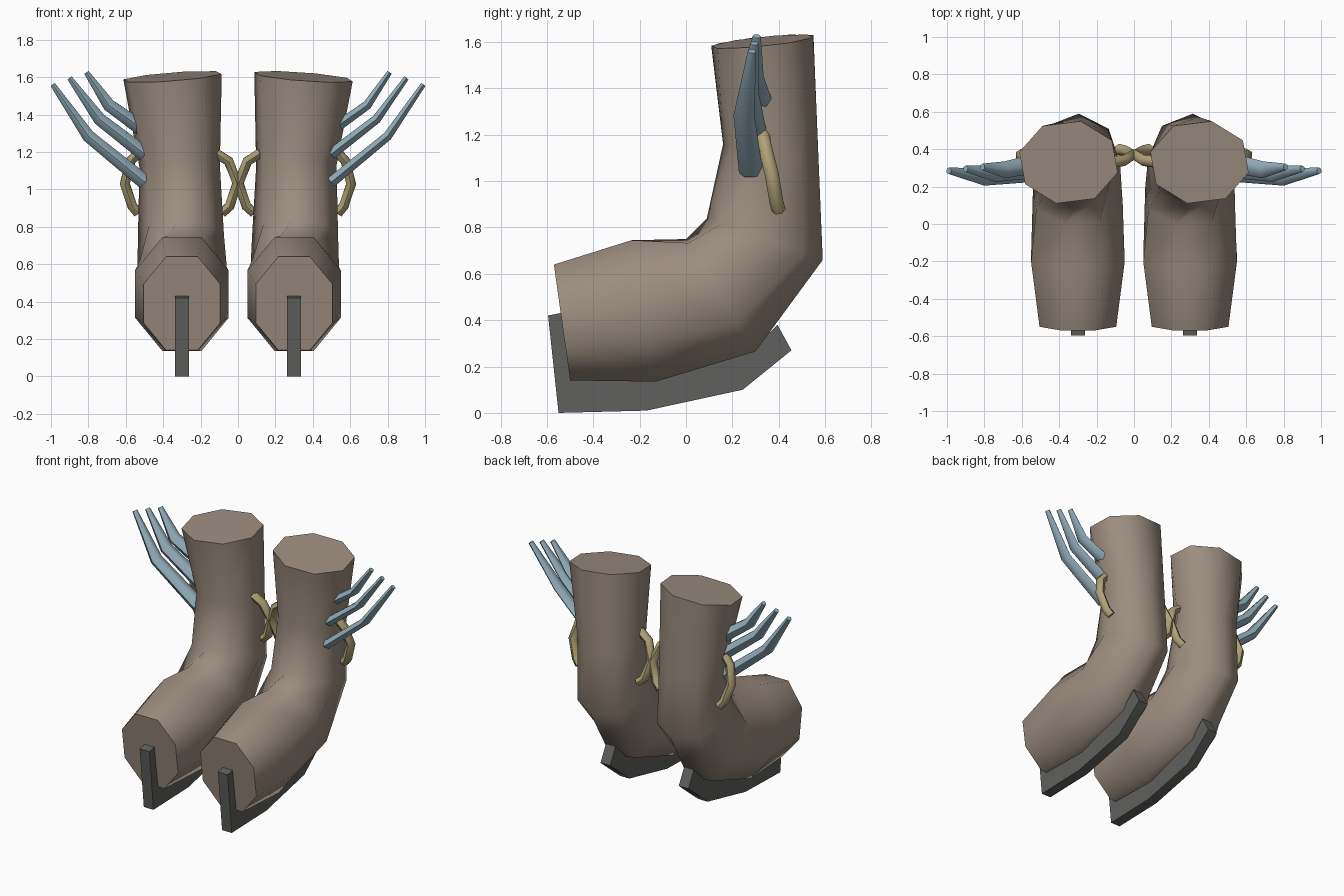
import bpy, bmesh, math
from mathutils import Vector

if "Cube" in bpy.data.objects:
    bpy.data.objects.remove(bpy.data.objects["Cube"])


def material(name, rgb):
    m = bpy.data.materials.new(name)
    m.diffuse_color = (*rgb, 1)
    m.use_nodes = True
    m.node_tree.nodes["Principled BSDF"].inputs["Base Color"].default_value = m.diffuse_color
    return m


LEATHER = material("taupe leather", (0.33, 0.265, 0.215))
FEATHER = material("pale blue feather", (0.29, 0.42, 0.49))
CORD = material("straw cord", (0.43, 0.36, 0.18))
STEEL = material("dark steel", (0.115, 0.115, 0.11))


def loft(name, rings, mat, angle=60):
    """Skin a series of equal-sized rings and cap both ends."""
    bm = bmesh.new()
    loops = [[bm.verts.new(p) for p in ring] for ring in rings]
    for a, b in zip(loops, loops[1:]):
        for i in range(len(a)):
            j = (i + 1) % len(a)
            bm.faces.new((a[i], a[j], b[j], b[i]))
    bm.faces.new(loops[0])
    bm.faces.new(loops[-1])
    bmesh.ops.recalc_face_normals(bm, faces=bm.faces)
    mesh = bpy.data.meshes.new(name)
    bm.to_mesh(mesh)
    bm.free()
    mesh.materials.append(mat)
    ob = bpy.data.objects.new(name, mesh)
    bpy.context.collection.objects.link(ob)
    bpy.ops.object.select_all(action='DESELECT')
    ob.select_set(True)
    bpy.context.view_layer.objects.active = ob
    bpy.ops.object.shade_smooth_by_angle(angle=math.radians(angle))
    return ob


def tube(name, points, sizes, mat, sides=6):
    """Tube along points; sizes are (half width in y, half thickness in xz)."""
    pts = [Vector(p) for p in points]
    rings = []
    for i, p in enumerate(pts):
        d = (pts[min(i + 1, len(pts) - 1)] - pts[max(i - 1, 0)]).normalized()
        across = (Vector((0, 1, 0)) - d * d.y).normalized()
        up = d.cross(across)
        w, t = sizes[i]
        rings.append([p + across * w * math.cos(a) + up * t * math.sin(a)
                      for a in (math.tau * k / sides for k in range(sides))])
    return loft(name, rings, mat)


# boot sections: front/top (y, z), back/bottom (y, z), half width, outward shift, twist
SECTIONS = [
    ((-0.57, 0.64), (-0.50, 0.14), 0.205, 0.0, 0),
    ((-0.235, 0.745), (-0.13, 0.135), 0.25, 0.0, 0),
    ((0.0, 0.75), (0.30, 0.265), 0.24, 0.0, 5),
    ((0.09, 0.84), (0.59, 0.66), 0.23, 0.005, 20),
    ((0.16, 1.16), (0.572, 1.09), 0.215, 0.012, 14),
    ((0.11, 1.58), (0.55, 1.625), 0.263, 0.05, 8.5),
]


def boot(name, side):
    rings = []
    for (y0, z0), (y1, z1), w, shift, twist in SECTIONS:
        angs = [math.radians(22.5 + 45 * k + twist) for k in range(8)]
        cm = max(abs(math.cos(a)) for a in angs)
        sm = max(abs(math.sin(a)) for a in angs)
        # the shaft top tips slightly outward
        tilt = -0.02 * side if shift > 0.03 else 0
        ring = []
        for a in angs:
            c, u = math.cos(a) / cm, math.sin(a) / sm
            f = (u + 1) / 2
            ring.append((side * (0.3 + shift) + c * w, y0 + (y1 - y0) * f,
                         z0 + (z1 - z0) * f + tilt * c))
        rings.append(ring)
    loft(name, rings, LEATHER)


# blade profile: outer and inner (y, z) pairs from toe post to heel
BLADE = [((-0.595, 0.42), (-0.53, 0.433)), ((-0.55, 0.0), (-0.49, 0.15)),
         ((-0.17, 0.01), (-0.13, 0.145)), ((0.245, 0.10), (0.29, 0.28)),
         ((0.455, 0.27), (0.395, 0.38))]

# feather base, bend, tip
FEATHERS = {
    "upper": [(0.52, 0.325, 1.33), (0.69, 0.29, 1.45), (0.81, 0.305, 1.625)],
    "middle": [(0.50, 0.30, 1.19), (0.74, 0.27, 1.375), (0.90, 0.295, 1.595)],
    "lower": [(0.50, 0.28, 1.04), (0.80, 0.25, 1.285), (0.99, 0.285, 1.56)],
}

# cord hooks bulging out of the shaft sides
INNER = [(0.12, 0.33, 1.195), (0.05, 0.34, 1.15), (0.004, 0.37, 1.035),
         (0.045, 0.39, 0.91), (0.085, 0.40, 0.875)]
OUTER = [(0.53, 0.33, 1.20), (0.575, 0.34, 1.15), (0.605, 0.37, 1.03),
         (0.565, 0.39, 0.91), (0.535, 0.40, 0.875)]

for label, side in (("left", -1), ("right", 1)):
    boot(label + "_boot", side)

    # skate blade under the sole with a post up the toe
    rings = []
    for o, i in BLADE:
        x0, x1 = side * 0.3 - 0.037, side * 0.3 + 0.037
        rings.append([(x0, *o), (x1, *o), (x1, *i), (x0, *i)])
    loft(label + "_blade", rings, STEEL, 40)

    # wing feathers
    thick = 0.033 if side > 0 else 0.046
    for key, pts in FEATHERS.items():
        tube(f"{label}_{key}_feather", [(side * x, y, z) for x, y, z in pts],
             [(0.052, thick), (0.045, thick * 0.85), (0.018, 0.016)], FEATHER)

    # cords
    for key, pts in (("inner", INNER), ("outer", OUTER)):
        tube(f"{label}_{key}_cord", [(side * x, y, z) for x, y, z in pts],
             [(0.03, 0.03)] * len(pts), CORD)
